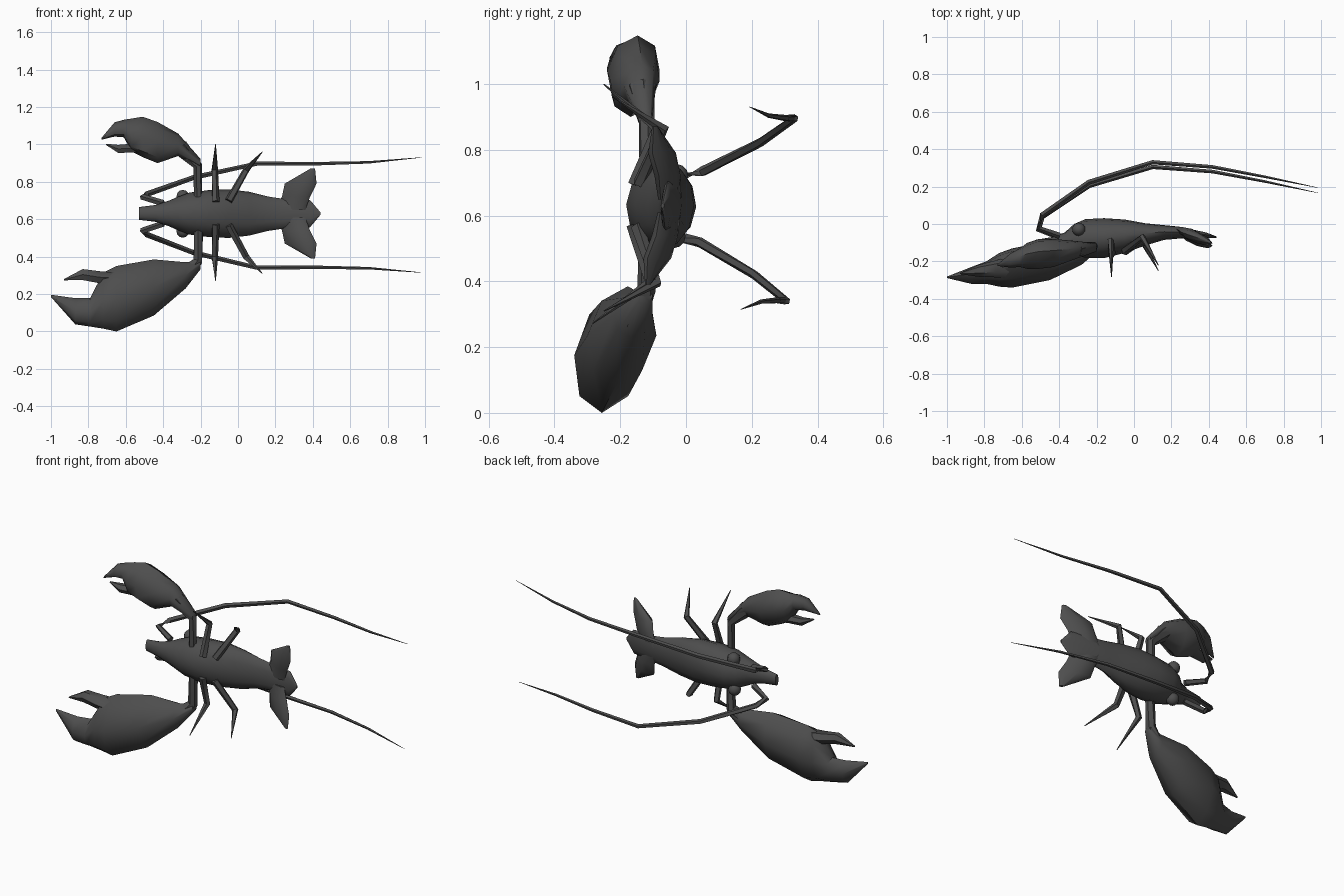
import bpy
import math
from mathutils import Vector

cube = bpy.data.objects.get("Cube")
if cube:
    bpy.data.objects.remove(cube)

shell = bpy.data.materials.new("dark_grey_shell")
shell.use_nodes = True
grey = (0.075, 0.075, 0.075, 1)
shell.diffuse_color = grey
shell.node_tree.nodes["Principled BSDF"].inputs["Base Color"].default_value = grey


def tilt(x, y, s):
    """Body space (s = sideways offset) to the slightly rolled resting pose."""
    return Vector((x, y + 0.045 * s, 0.628 + s - 0.03 * y))


def finish(obj, angle=50):
    obj.data.materials.append(shell)
    bpy.ops.object.select_all(action="DESELECT")
    obj.select_set(True)
    bpy.context.view_layer.objects.active = obj
    bpy.ops.object.mode_set(mode="EDIT")
    bpy.ops.mesh.select_all(action="SELECT")
    bpy.ops.mesh.normals_make_consistent(inside=False)
    bpy.ops.object.mode_set(mode="OBJECT")
    bpy.ops.object.shade_smooth_by_angle(angle=math.radians(angle))


def loft(name, rings, sides):
    """Skin through rings given as (centre, half axis, half axis)."""
    verts, faces = [], []
    for c, u, v in rings:
        for i in range(sides):
            a = math.tau * i / sides
            verts.append(Vector(c) + Vector(u) * math.cos(a) + Vector(v) * math.sin(a))
    for r in range(len(rings) - 1):
        for i in range(sides):
            j = (i + 1) % sides
            a, b = r * sides, (r + 1) * sides
            faces.append((a + i, a + j, b + j, b + i))
    faces.append(tuple(range(sides)))
    faces.append(tuple(range((len(rings) - 1) * sides, len(rings) * sides)))
    mesh = bpy.data.meshes.new(name)
    mesh.from_pydata(verts, [], faces)
    obj = bpy.data.objects.new(name, mesh)
    bpy.context.collection.objects.link(obj)
    finish(obj)


def tube(name, points, radii, sides=5):
    """Tapered limb along a path, with mitred joints."""
    pts = [Vector(p) for p in points]
    rings = []
    for i, p in enumerate(pts):
        d_in = (p - pts[max(i - 1, 0)]).normalized()
        d_out = (pts[min(i + 1, len(pts) - 1)] - p).normalized()
        d = (d_in + d_out).normalized()
        u = d.orthogonal().normalized()
        ref = Vector((0.2, 0.9, 0.4))
        u = (ref - d * ref.dot(d)).normalized()
        rings.append((p, u * radii[i], d.cross(u) * radii[i]))
    loft(name, rings, sides)


def upright_loft(name, sections, sides=8):
    """Sections across x: (x, y, z, half y, half z)."""
    loft(name, [((x, y, z), (0, hy, 0), (0, 0.12 * hz, hz))
                for x, y, z, hy, hz in sections], sides)


# Body from snout to tail plate: x, half width, back height, belly height
profile = [
    (-0.53, 0.034, -0.085, -0.115), (-0.44, 0.045, -0.07, -0.135),
    (-0.37, 0.068, -0.045, -0.15), (-0.32, 0.09, 0.0, -0.165),
    (-0.26, 0.112, 0.026, -0.18), (-0.16, 0.125, 0.031, -0.182),
    (-0.05, 0.13, 0.024, -0.155), (0.06, 0.117, 0.004, -0.115),
    (0.16, 0.092, -0.006, -0.085), (0.24, 0.08, -0.014, -0.078),
    (0.385, 0.073, -0.045, -0.075), (0.44, 0.008, -0.066, -0.076)]
rings = []
for x, half, top, bottom in profile:
    c = tilt(x, (top + bottom) / 2, 0)
    rings.append((c, tilt(x, top, 0) - c, tilt(x, (top + bottom) / 2, half) - c))
loft("body", rings, 12)

# Paired parts
for side, label in ((1, "upper"), (-1, "lower")):
    # Tail lobes: sideways offset, x, y, half length, half thickness
    rings = []
    for s, x, y, hx, hy in ((0.02, 0.28, -0.05, 0.08, 0.022),
                            (0.09, 0.31, -0.06, 0.075, 0.03),
                            (0.16, 0.335, -0.08, 0.085, 0.03),
                            (0.24, 0.40, -0.105, 0.012, 0.008)):
        rings.append((tilt(x, y, s * side), (hx, -0.35 * hx, 0), (0, hy, 0)))
    loft(label + "_tail_lobe", rings, 8)

    # Eyes
    bpy.ops.mesh.primitive_uv_sphere_add(segments=10, ring_count=6, radius=0.036,
                                         location=tilt(-0.295, -0.033, 0.092 * side))
    eye = bpy.context.object
    eye.name = label + "_eye"
    finish(eye)

    # Walking legs
    legs = {"front": ((-0.12, -0.16, 0.06), (-0.125, -0.10, 0.235), (-0.12, -0.267, 0.364)),
            "rear": ((-0.05, -0.145, 0.065), (0.045, -0.08, 0.235), (0.13, -0.235, 0.325))}
    for place, path in legs.items():
        tube(f"{label}_{place}_leg", [tilt(x, y, s * side) for x, y, s in path],
             (0.021, 0.018, 0.002))

    # Antennae
    path = ((-0.40, -0.065, 0.055), (-0.51, -0.025, 0.09), (-0.49, 0.045, 0.107),
            (-0.24, 0.215, 0.20), (0.10, 0.318, 0.278), (0.42, 0.293, 0.277),
            (0.70, 0.24, 0.283), (0.985, 0.18, 0.308))
    tube(label + "_antenna", [tilt(x, y, s * side) for x, y, s in path],
         (0.018, 0.017, 0.016, 0.014, 0.012, 0.010, 0.007, 0.001))

# Large claw
tube("large_claw_arm", ((-0.21, -0.12, 0.55), (-0.215, -0.12, 0.375), (-0.30, -0.165, 0.29)),
     (0.025, 0.028, 0.05), 6)
upright_loft("large_claw", (
    (-0.20, -0.125, 0.355, 0.024, 0.022), (-0.28, -0.16, 0.30, 0.058, 0.07),
    (-0.45, -0.195, 0.235, 0.105, 0.15), (-0.65, -0.235, 0.175, 0.105, 0.175),
    (-0.72, -0.245, 0.165, 0.09, 0.15), (-0.79, -0.26, 0.103, 0.06, 0.077),
    (-0.87, -0.275, 0.108, 0.045, 0.07), (-1.0, -0.285, 0.19, 0.004, 0.006)))
upright_loft("large_claw_thumb", (
    (-0.65, -0.23, 0.285, 0.06, 0.035), (-0.74, -0.24, 0.29, 0.045, 0.037),
    (-0.83, -0.25, 0.304, 0.032, 0.034), (-0.93, -0.265, 0.277, 0.003, 0.004)), 6)

# Small claw
tube("small_claw_arm", ((-0.215, -0.12, 0.72), (-0.215, -0.12, 0.885), (-0.31, -0.135, 0.985)),
     (0.022, 0.025, 0.045), 6)
upright_loft("small_claw", (
    (-0.20, -0.125, 0.90, 0.022, 0.022), (-0.32, -0.14, 0.998, 0.05, 0.06),
    (-0.43, -0.155, 1.01, 0.075, 0.11), (-0.51, -0.16, 1.04, 0.08, 0.108),
    (-0.57, -0.17, 1.05, 0.07, 0.088), (-0.61, -0.18, 1.085, 0.05, 0.047),
    (-0.66, -0.195, 1.08, 0.038, 0.038), (-0.73, -0.22, 1.03, 0.004, 0.005)))
upright_loft("small_claw_thumb", (
    (-0.51, -0.165, 0.98, 0.045, 0.028), (-0.57, -0.175, 0.98, 0.035, 0.027),
    (-0.64, -0.185, 0.976, 0.025, 0.025), (-0.705, -0.20, 1.0, 0.003, 0.004)), 6)
